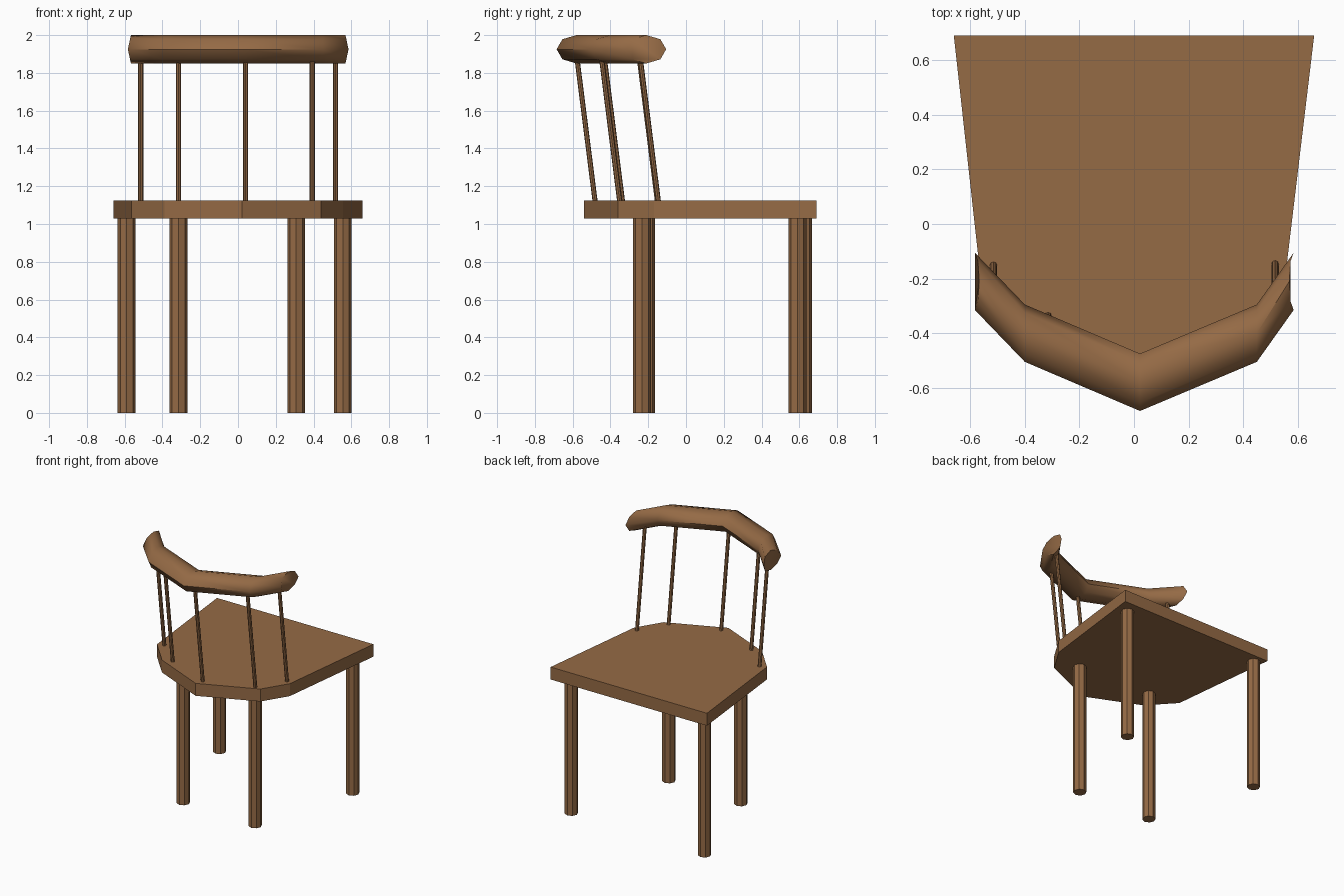
import bpy, bmesh, math
from mathutils import Vector

if "Cube" in bpy.data.objects:
    bpy.data.objects.remove(bpy.data.objects["Cube"])

wood = bpy.data.materials.new("brown wood")
wood.diffuse_color = (0.30, 0.145, 0.06, 1)
wood.use_nodes = True
wood.node_tree.nodes["Principled BSDF"].inputs["Base Color"].default_value = wood.diffuse_color


def loft(name, rings, smooth=False):
    """Skin a list of closed rings and cap both ends."""
    bm = bmesh.new()
    loops = [[bm.verts.new(p) for p in ring] for ring in rings]
    n = len(loops[0])
    for a, b in zip(loops, loops[1:]):
        for i in range(n):
            j = (i + 1) % n
            bm.faces.new((a[i], a[j], b[j], b[i]))
    bm.faces.new(loops[0][::-1])
    bm.faces.new(loops[-1])
    bmesh.ops.recalc_face_normals(bm, faces=bm.faces)
    mesh = bpy.data.meshes.new(name)
    bm.to_mesh(mesh)
    bm.free()
    mesh.materials.append(wood)
    ob = bpy.data.objects.new(name, mesh)
    bpy.context.collection.objects.link(ob)
    if smooth:
        bpy.ops.object.select_all(action='DESELECT')
        ob.select_set(True)
        bpy.context.view_layer.objects.active = ob
        bpy.ops.object.shade_smooth_by_angle(angle=math.radians(50))
    return ob


def octagon(x, y, z, r):
    return [(x + r * math.cos(k * math.pi / 4), y + r * math.sin(k * math.pi / 4), z)
            for k in range(8)]


# Seat: tapered slab with a faceted bow at the spindle end
outline = [(-0.66, 0.69), (-0.565, -0.17), (-0.39, -0.36), (0.02, -0.54),
           (0.44, -0.36), (0.557, -0.17), (0.66, 0.69)]
loft("seat", [[(x, y, z) for x, y in outline] for z in (1.03, 1.125)])

# Legs: straight octagonal posts
legs = {"front_leg_left": (-0.315, -0.21), "front_leg_right": (0.308, -0.233),
        "back_leg_left": (-0.59, 0.62), "back_leg_right": (0.555, 0.59)}
for name, (x, y) in legs.items():
    loft(name, [octagon(x, y, z, 0.047) for z in (0, 1.04)])

# Spindles: thin leaning rods from the seat into the rail
spindles = [(-0.515, -0.15), (-0.315, -0.335), (0.04, -0.48), (0.393, -0.35), (0.517, -0.145)]
for i, (x, y) in enumerate(spindles):
    loft(f"spindle_{i + 1}", [octagon(x, y, 1.11, 0.0135),
                              octagon(x, y - 0.10, 1.90, 0.0135)])

# Top rail: octagonal section swept along the bow, pointed a little at the ends
path = [(-0.583, -0.21), (-0.40, -0.40), (0.022, -0.58), (0.45, -0.40), (0.585, -0.21)]
rings = []
for i, (x, y) in enumerate(path):
    ring = []
    for k in range(8):
        a = k * math.pi / 4
        inset = 0.016 * abs(math.sin(a)) if i in (0, len(path) - 1) else 0
        ring.append((x - math.copysign(inset, x), y + 0.105 * math.cos(a),
                     1.925 + 0.075 * math.sin(a)))
    rings.append(ring)
loft("top_rail", rings, smooth=True)
